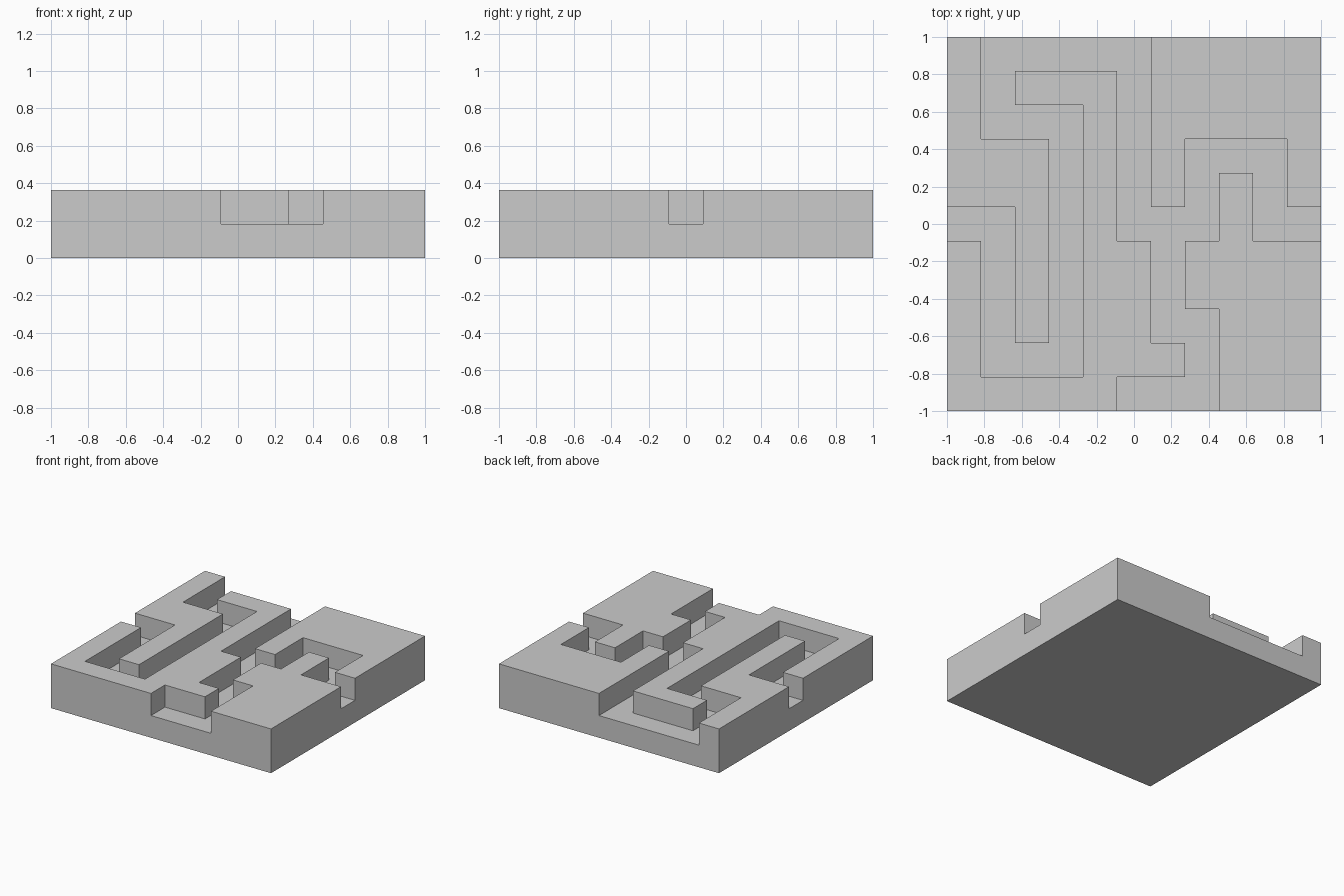
import bpy, bmesh

if "Cube" in bpy.data.objects:
    bpy.data.objects.remove(bpy.data.objects["Cube"])

U = 2 / 11  # the tile is an 11 x 11 grid of square cells


def prism(name, outline, z0, z1):
    """Extrude an outline given in grid cells between two heights in cells."""
    bm = bmesh.new()
    verts = [bm.verts.new((-1 + i * U, -1 + j * U, z0 * U)) for i, j in outline]
    face = bm.faces.new(verts)
    top = bmesh.ops.extrude_face_region(bm, geom=[face])["geom"]
    bmesh.ops.translate(bm, vec=(0, 0, (z1 - z0) * U),
                        verts=[v for v in top if isinstance(v, bmesh.types.BMVert)])
    bmesh.ops.recalc_face_normals(bm, faces=bm.faces)
    mesh = bpy.data.meshes.new(name)
    bm.to_mesh(mesh)
    bm.free()
    obj = bpy.data.objects.new(name, mesh)
    bpy.context.collection.objects.link(obj)
    return obj


# Channel walls: one path per corner plateau, running past the tile's edges
back_left = [(1, 12), (1, 8), (3, 8), (3, 2), (2, 2), (2, 6), (-1, 6)]
front_left = [(-1, 5), (1, 5), (1, 1), (4, 1), (4, 9), (2, 9), (2, 10), (5, 10),
              (5, 5), (6, 5), (6, 2), (7, 2), (7, 1), (5, 1), (5, -1)]
front_right = [(8, -1), (8, 3), (7, 3), (7, 5), (8, 5), (8, 7), (9, 7), (9, 5), (12, 5)]
back_right = [(12, 6), (10, 6), (10, 8), (7, 8), (7, 6), (6, 6), (6, 12)]

# Square slab
tile = prism("maze_tile", [(0, 0), (11, 0), (11, 11), (0, 11)], 0, 2)

# Winding channel cut to half depth
cutter = prism("channel_cutter", back_left + front_left + front_right + back_right, 1, 3)
cutter.hide_render = True
cut = tile.modifiers.new("channel", "BOOLEAN")
cut.operation = "DIFFERENCE"
cut.solver = "EXACT"
cut.object = cutter

# Bake the cut and drop the helper
bpy.context.view_layer.objects.active = tile
tile.select_set(True)
bpy.ops.object.modifier_apply(modifier=cut.name)
bpy.data.objects.remove(cutter)
